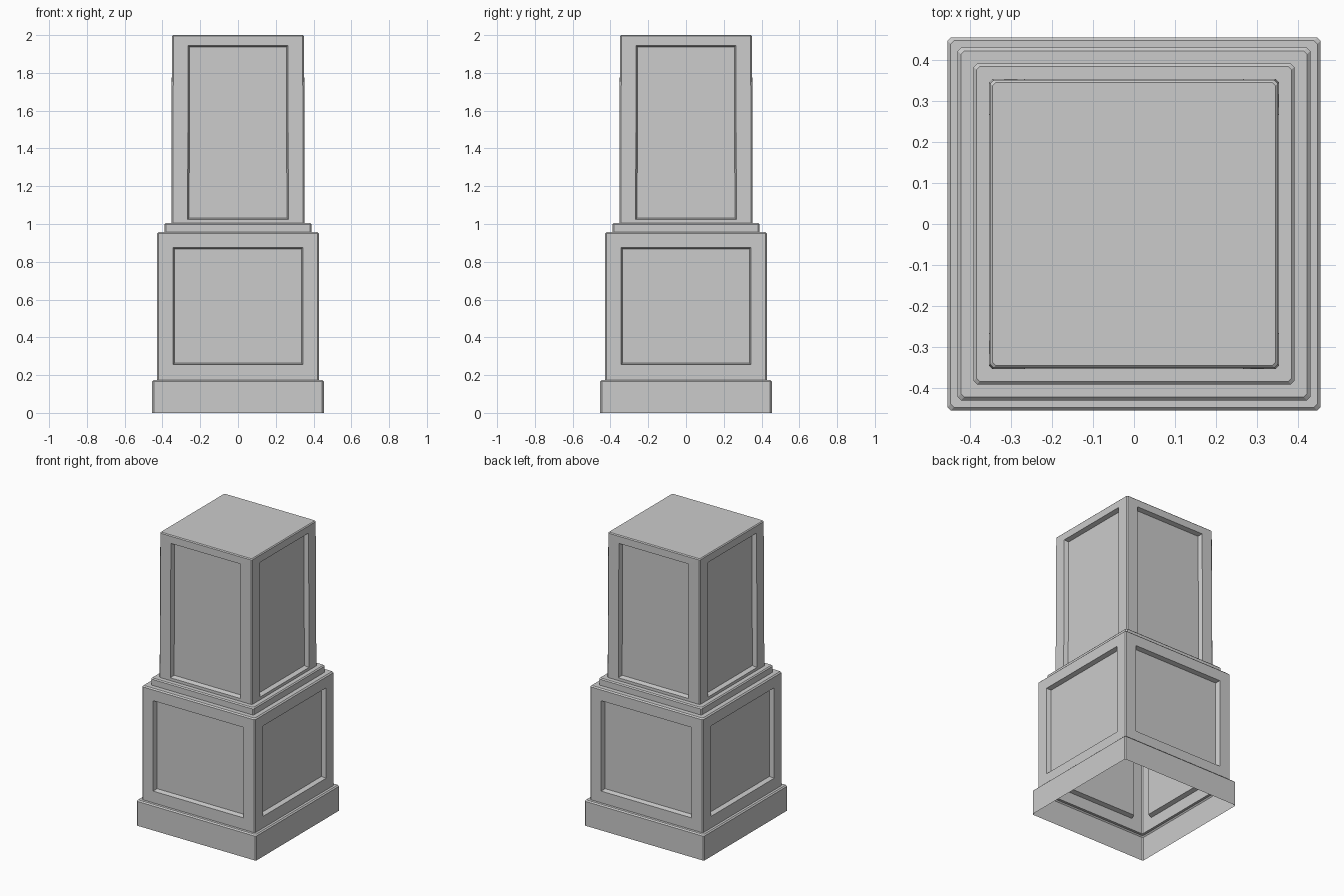
import bpy, bmesh

cube = bpy.data.objects.get("Cube")
if cube:
    bpy.data.objects.remove(cube)

CHAMFER = 0.008

stone = bpy.data.materials.new("pale_grey_stone")
stone.use_nodes = True
GREY = (0.6, 0.6, 0.6, 1)
stone.diffuse_color = GREY
stone.node_tree.nodes["Principled BSDF"].inputs["Base Color"].default_value = GREY


def square_ring(bm, half, z):
    """Square loop with chamfered corners, counter-clockwise from above."""
    c = half - CHAMFER
    corners = [(-c, -half), (c, -half), (half, -c), (half, c),
               (c, half), (-c, half), (-half, c), (-half, -c)]
    return [bm.verts.new((x, y, z)) for x, y in corners]


def sink_panels(bm, sides, margin, bottom, top, depth):
    """Sink a bevelled rectangular panel into each of the four sides."""
    bmesh.ops.inset_individual(bm, faces=sides, thickness=margin,
                               use_even_offset=True)
    for face in sides:
        middle = face.calc_center_median().z
        for v in face.verts:
            v.co.z = top if v.co.z > middle else bottom
    bm.normal_update()
    bmesh.ops.inset_individual(bm, faces=sides, thickness=0.008,
                               depth=-depth, use_even_offset=True)


def tier(name, profile, panel=None, capped=False):
    """Open square shell through (half width, height) rings."""
    bm = bmesh.new()
    rings = [square_ring(bm, half, z) for half, z in profile]
    walls = []
    for low, high in zip(rings, rings[1:]):
        for i in range(8):
            j = (i + 1) % 8
            face = bm.faces.new((low[i], low[j], high[j], high[i]))
            if low is rings[0] and i % 2 == 0:
                walls.append(face)
    if capped:
        bm.faces.new(rings[-1])
    bm.normal_update()
    if panel:
        sink_panels(bm, walls, *panel)
    mesh = bpy.data.meshes.new(name)
    bm.to_mesh(mesh)
    bm.free()
    mesh.materials.append(stone)
    obj = bpy.data.objects.new(name, mesh)
    bpy.context.collection.objects.link(obj)
    return obj


# Plinth, open underneath, with a ledge running in to the body
tier("plinth", [(0.454, 0), (0.454, 0.167), (0.446, 0.175), (0.429, 0.175)])

# Lower body with square panels
tier("lower_body", [(0.429, 0.175), (0.429, 0.949), (0.421, 0.957), (0.39, 0.957)],
     panel=(0.078, 0.255, 0.875, 0.03))

# Narrow collar between the body and the column
tier("collar", [(0.39, 0.957), (0.39, 0.998), (0.383, 1.005), (0.353, 1.005)])

# Slightly tapered column with tall panels and a flat top
tier("column", [(0.353, 1.005), (0.35, 1.994), (0.344, 2.0)],
     panel=(0.078, 1.024, 1.945, 0.03), capped=True)
